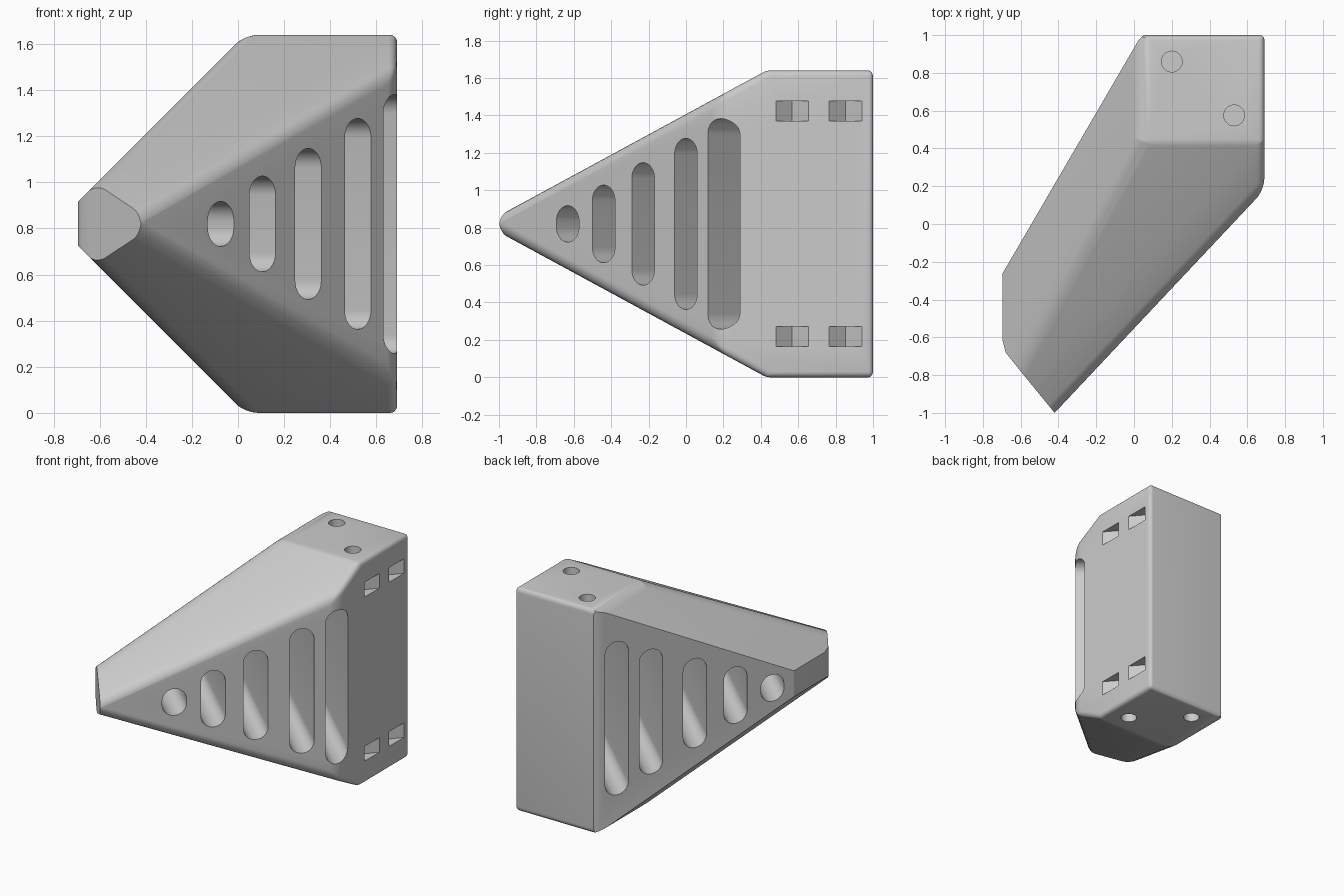
import bpy, bmesh, math
from mathutils import Vector

if "Cube" in bpy.data.objects:
    bpy.data.objects.remove(bpy.data.objects["Cube"], do_unlink=True)

HEIGHT = 1.64
MID = HEIGHT / 2
SIDE_X = 0.69
ALONG = Vector((0.685, 0.728, 0))    # along the sloping front face
INTO = Vector((-0.728, 0.685, 0))    # straight into that face
UP = Vector((0, 0, 1))


def add_object(name, bm):
    bmesh.ops.recalc_face_normals(bm, faces=bm.faces)
    mesh = bpy.data.meshes.new(name)
    bm.to_mesh(mesh)
    bm.free()
    obj = bpy.data.objects.new(name, mesh)
    bpy.context.collection.objects.link(obj)
    return obj


def prism(bm, points, depth):
    face = bm.faces.new([bm.verts.new(p) for p in points])
    extruded = bmesh.ops.extrude_face_region(bm, geom=[face])
    verts = [v for v in extruded["geom"] if isinstance(v, bmesh.types.BMVert)]
    bmesh.ops.translate(bm, verts=verts, vec=depth)


# Block sliced by the front plane and the two pairs of tapering planes
low, high = Vector((-0.695, -1.2, 0)), Vector((SIDE_X, 1, HEIGHT))
bm = bmesh.new()
bmesh.ops.create_cube(bm, size=1)
for v in bm.verts:
    v.co = [high[i] if v.co[i] > 0 else low[i] for i in range(3)]

planes = [((SIDE_X, 0.18, 0), (0.728, -0.685, 0))]
for sign, z in ((1, HEIGHT), (-1, 0)):
    planes.append(((0, 0.43, z), (0, -0.477, sign * 0.879)))
    planes.append(((0.03, 0, z), (-0.707, 0, sign * 0.707)))
for point, normal in planes:
    cut = bmesh.ops.bisect_plane(
        bm, geom=bm.verts[:] + bm.edges[:] + bm.faces[:],
        plane_co=point, plane_no=normal, clear_outer=True)
    edges = [e for e in cut["geom_cut"] if isinstance(e, bmesh.types.BMEdge)]
    bmesh.ops.edgeloop_fill(bm, edges=edges)
bmesh.ops.recalc_face_normals(bm, faces=bm.faces)


# Each kind of edge gets its own rounding
def kind(face):
    n = face.normal
    if abs(n.z) > 0.95:
        return "cap"
    if n.x > 0.95:
        return "side"
    if n.y > 0.95:
        return "back"
    if n.x < -0.95:
        return "end"
    if n.x > 0.5:
        return "front"
    return "front_taper" if n.y < -0.3 else "side_taper"


rounding = {
    ("front", "front_taper"): 0.9, ("front", "side"): 1.0,
    ("front_taper", "side_taper"): 1.0, ("cap", "side_taper"): 1.0,
    ("front_taper", "side"): 0.65, ("cap", "front_taper"): 0.3,
    ("cap", "side"): 0.5, ("back", "cap"): 0.4, ("back", "side"): 0.4,
}
weight = bm.edges.layers.float.new("bevel_weight_edge")
for e in bm.edges:
    pair = tuple(sorted(kind(f) for f in e.link_faces))
    e[weight] = rounding.get(pair, 0)
body = add_object("wedge_body", bm)

# Outline that leaves the crisp slanted wall and tip
outline = [(1.2, 1.3), (0.35, 1.3), (0.025, 0.975), (-0.72, -0.303),
           (-0.72, -0.55), (-0.695, -0.62), (-0.68, -0.68), (-0.6, -0.78),
           (-0.42, -1.0), (-0.2, -1.27), (1.2, -1.27)]
bm = bmesh.new()
prism(bm, [(x, y, -0.5) for x, y in outline], UP * 3)
trim = add_object("trim_cutter", bm)

# Rounded slots through the body
bm = bmesh.new()
R = 0.083
for u, half in ((-0.512, 0.0975), (-0.248, 0.2075), (0.042, 0.3275),
                (0.356, 0.4575), (0.6, 0.5625)):
    points = []
    for sign in (1, -1):
        for i in range(17):
            a = math.pi * i / 16
            z = MID + sign * (half - R + R * math.sin(a))
            points.append(ALONG * (u + sign * R * math.cos(a)) + UP * z - INTO)
    prism(bm, points, INTO * 2.5)

# V-shaped pockets in the side
for y in (0.568, 0.853):
    for z in (0.165, 1.37):
        w = 0.088
        prism(bm, [(0.75, y - w, z), (0.75, y + w, z), (SIDE_X, y + w, z),
                   (SIDE_X - 0.075, y, z), (SIDE_X, y - w, z)], UP * 0.107)

# Round blind holes in top and bottom
for x, y in ((0.2, 0.86), (0.53, 0.575)):
    for z in (-0.06, HEIGHT - 0.15):
        ring = [(x + 0.055 * math.cos(math.tau * i / 32),
                 y + 0.055 * math.sin(math.tau * i / 32), z) for i in range(32)]
        prism(bm, ring, UP * 0.21)
holes = add_object("hole_cutter", bm)

# Round, trim and cut the body
bevel = body.modifiers.new("rounding", "BEVEL")
bevel.limit_method = "WEIGHT"
bevel.width = 0.06
bevel.segments = 5
bevel.use_clamp_overlap = False
for cutter, operation in ((trim, "INTERSECT"), (holes, "DIFFERENCE")):
    cutter.hide_render = True
    mod = body.modifiers.new(cutter.name, "BOOLEAN")
    mod.object = cutter
    mod.operation = operation
    mod.solver = "EXACT"

bpy.ops.object.select_all(action="DESELECT")
bpy.context.view_layer.objects.active = body
body.select_set(True)
for name in [m.name for m in body.modifiers]:
    bpy.ops.object.modifier_apply(modifier=name)
for cutter in (trim, holes):
    bpy.data.objects.remove(cutter, do_unlink=True)

# Single grey finish
grey = bpy.data.materials.new("light_grey")
grey.use_nodes = True
color = (0.6, 0.6, 0.6, 1)
grey.diffuse_color = color
grey.node_tree.nodes["Principled BSDF"].inputs["Base Color"].default_value = color
body.data.materials.clear()
body.data.materials.append(grey)
bpy.ops.object.shade_smooth_by_angle(angle=math.radians(25))
